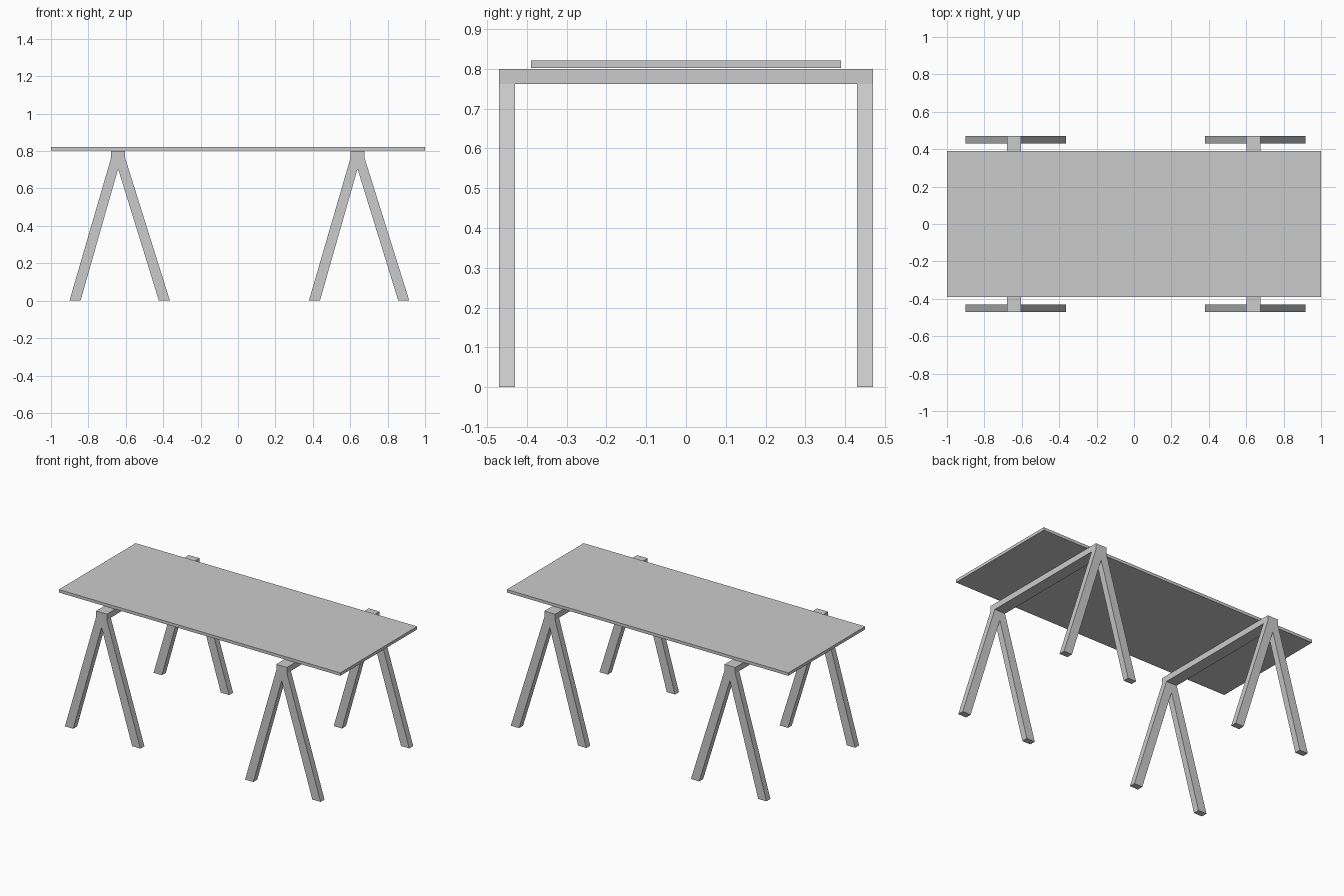
import bpy
import bmesh

cube = bpy.data.objects.get("Cube")
if cube:
    bpy.data.objects.remove(cube, do_unlink=True)

grey = bpy.data.materials.new("light grey")
grey.use_nodes = True
colour = (0.6, 0.6, 0.6, 1)
grey.diffuse_color = colour
grey.node_tree.nodes["Principled BSDF"].inputs["Base Color"].default_value = colour


def prism(name, profile, y0, y1, x=0.0):
    """Extrude an x-z profile from y0 to y1."""
    mesh = bpy.data.meshes.new(name)
    bm = bmesh.new()
    face = bm.faces.new([bm.verts.new((x + px, y0, pz)) for px, pz in profile])
    made = bmesh.ops.extrude_face_region(bm, geom=[face])["geom"]
    verts = [v for v in made if isinstance(v, bmesh.types.BMVert)]
    bmesh.ops.translate(bm, verts=verts, vec=(0, y1 - y0, 0))
    bmesh.ops.recalc_face_normals(bm, faces=bm.faces)
    bm.to_mesh(mesh)
    bm.free()
    mesh.materials.append(grey)
    obj = bpy.data.objects.new(name, mesh)
    bpy.context.collection.objects.link(obj)
    return obj


def rectangle(half, z0, z1):
    return [(-half, z0), (half, z0), (half, z1), (-half, z1)]


TOP = 0.80       # top of the trestles
BEAM = 0.762     # underside of the beams
HALF = 0.038     # half width of a beam
OUTER, INNER = 0.47, 0.43

# Table top
prism("table_top", rectangle(1.0, TOP + 0.002, 0.821), -0.39, 0.39)

# Splayed pair of legs meeting under a short upright head
a_frame = [(-0.26, 0), (-0.201, 0), (0, 0.705), (0.218, 0), (0.277, 0),
           (HALF, BEAM), (HALF, TOP), (-HALF, TOP), (-HALF, BEAM)]

# Two trestles, each with a beam between two leg frames
for side, x in (("right", -0.641), ("left", 0.639)):
    prism(f"{side}_front_legs", a_frame, -OUTER, -INNER, x)
    prism(f"{side}_back_legs", a_frame, INNER, OUTER, x)
    prism(f"{side}_beam", rectangle(HALF, BEAM, TOP), -INNER, INNER, x)
